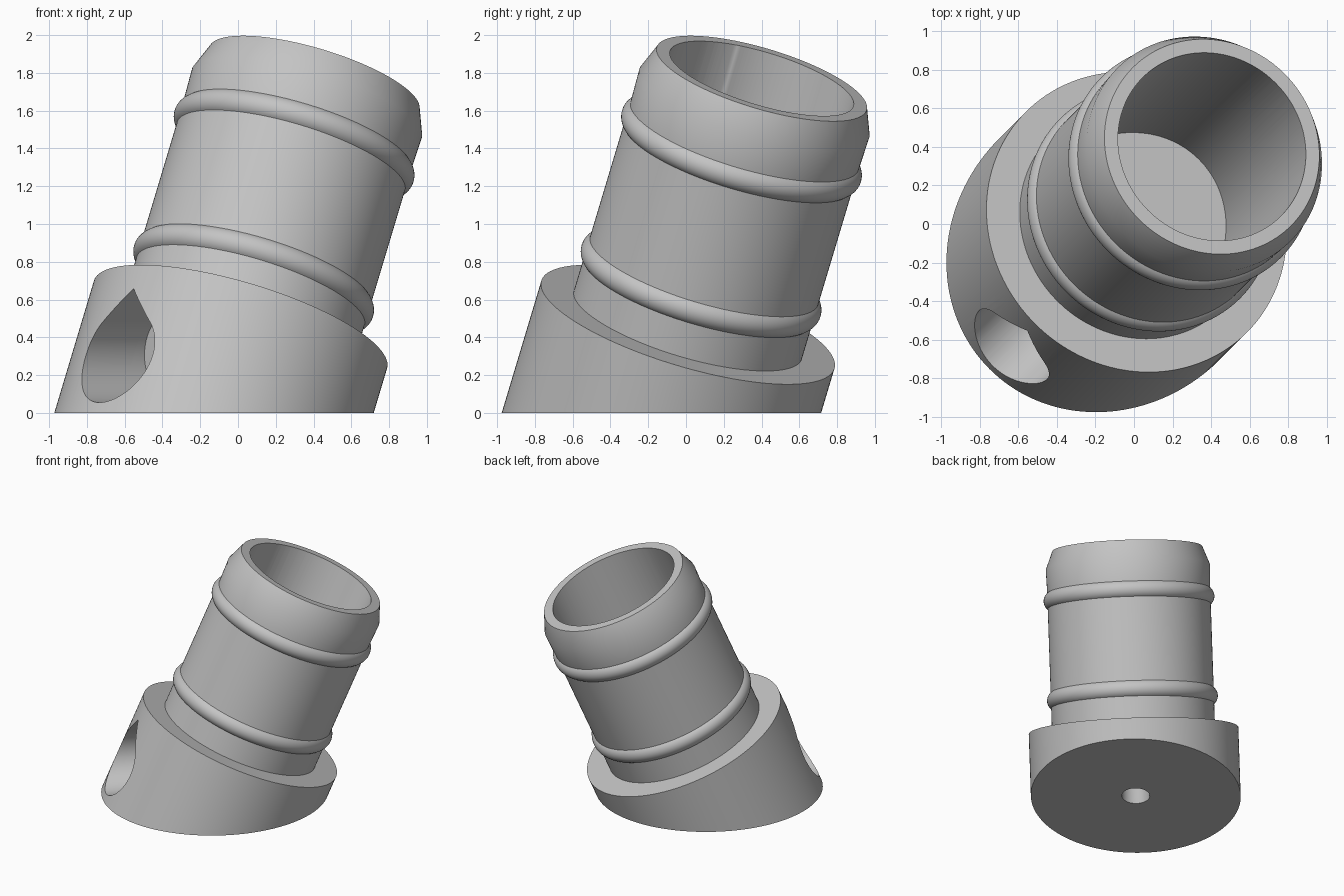
import bpy, bmesh, math
from mathutils import Matrix, Vector

cube = bpy.data.objects.get("Cube")
if cube:
    bpy.data.objects.remove(cube)

# Main axis of the leaning body, starting at the centre of its foot
AXIS = Vector((0.3, 0.3, 1.0)).normalized()
FOOT = Vector((-0.127, -0.13, 0))
TILT = Matrix.Translation(FOOT) @ AXIS.to_track_quat('Z', 'Y').to_matrix().to_4x4()

grey = bpy.data.materials.new("light_grey")
grey.use_nodes = True
grey.diffuse_color = (0.55, 0.55, 0.55, 1)
grey.node_tree.nodes["Principled BSDF"].inputs["Base Color"].default_value = (0.55, 0.55, 0.55, 1)


def add_object(name, bm):
    bmesh.ops.recalc_face_normals(bm, faces=bm.faces)
    mesh = bpy.data.meshes.new(name)
    bm.to_mesh(mesh)
    bm.free()
    mesh.materials.append(grey)
    obj = bpy.data.objects.new(name, mesh)
    bpy.context.collection.objects.link(obj)
    return obj


def turned(name, profile, floor=None, steps=144):
    """Lathe (radius, height) points about the leaning axis, cut level at floor."""
    bm = bmesh.new()
    verts = [bm.verts.new((r, 0, h)) for r, h in profile]
    edges = [bm.edges.new(pair) for pair in zip(verts, verts[1:])]
    bmesh.ops.spin(bm, geom=verts + edges, cent=(0, 0, 0), axis=(0, 0, 1),
                   angle=math.tau, steps=steps)
    bmesh.ops.remove_doubles(bm, verts=bm.verts, dist=1e-4)
    bm.transform(TILT)
    if floor is not None:
        bmesh.ops.bisect_plane(bm, geom=bm.verts[:] + bm.edges[:] + bm.faces[:],
                               plane_co=(0, 0, floor), plane_no=(0, 0, 1), clear_inner=True)
        bmesh.ops.holes_fill(bm, edges=[e for e in bm.edges if e.is_boundary], sides=0)
    return add_object(name, bm)


def bead(height, major=0.585, minor=0.075, tube=0.63, steps=14):
    """Rounded bead that stands out from the tube wall."""
    a = math.acos((tube - major) / minor)
    angles = [-a + 2 * a * i / steps for i in range(steps + 1)]
    return [(major + minor * math.cos(t), height + minor * math.sin(t)) for t in angles]


# Flange, tube, two beads and tapered lip in one turned profile
profile = [(0, -0.5), (0.81, -0.5), (0.81, 0.508), (0.63, 0.508)]
profile += bead(0.76) + bead(1.535)
profile += [(0.635, 1.78), (0.58, 1.923), (0, 1.923)]
body = turned("hose_fitting", profile, floor=0)

# Wide bore with a level floor, and a narrow drain below it
bore = turned("bore_cutter", [(0, 0), (0.507, 0), (0.507, 2.3), (0, 2.3)], floor=0.25)
drain = turned("drain_cutter", [(0, -0.3), (0.108, -0.3), (0.108, 0.5), (0, 0.5)], steps=48)

# Teardrop side port, level, running inward beneath the lean
R, CENTRE = 0.25, 0.305
IN, SIDE = Vector((1, 1, 0)).normalized(), Vector((1, -1, 0)).normalized()
outline = [(0, R * math.sqrt(2))]
for i in range(73):
    t = math.radians(135 + 270 * i / 72)
    outline.append((R * math.cos(t), R * math.sin(t)))
bm = bmesh.new()
port_face = bm.faces.new([bm.verts.new(SIDE * s + IN * -1.4 + Vector((0, 0, CENTRE + h)))
                          for s, h in outline])
pushed = bmesh.ops.extrude_face_region(bm, geom=[port_face])["geom"]
bmesh.ops.translate(bm, vec=IN * 0.95, verts=[g for g in pushed if isinstance(g, bmesh.types.BMVert)])
port = add_object("port_cutter", bm)

# Cut the openings, then drop the cutters
bpy.context.view_layer.objects.active = body
for cutter in (bore, drain, port):
    cutter.hide_render = True
    mod = body.modifiers.new(cutter.name, 'BOOLEAN')
    mod.operation, mod.solver, mod.object = 'DIFFERENCE', 'EXACT', cutter
    bpy.ops.object.modifier_apply(modifier=mod.name)
    bpy.data.objects.remove(cutter)

bpy.ops.object.select_all(action='DESELECT')
body.select_set(True)
bpy.ops.object.shade_smooth_by_angle(angle=math.radians(30))
